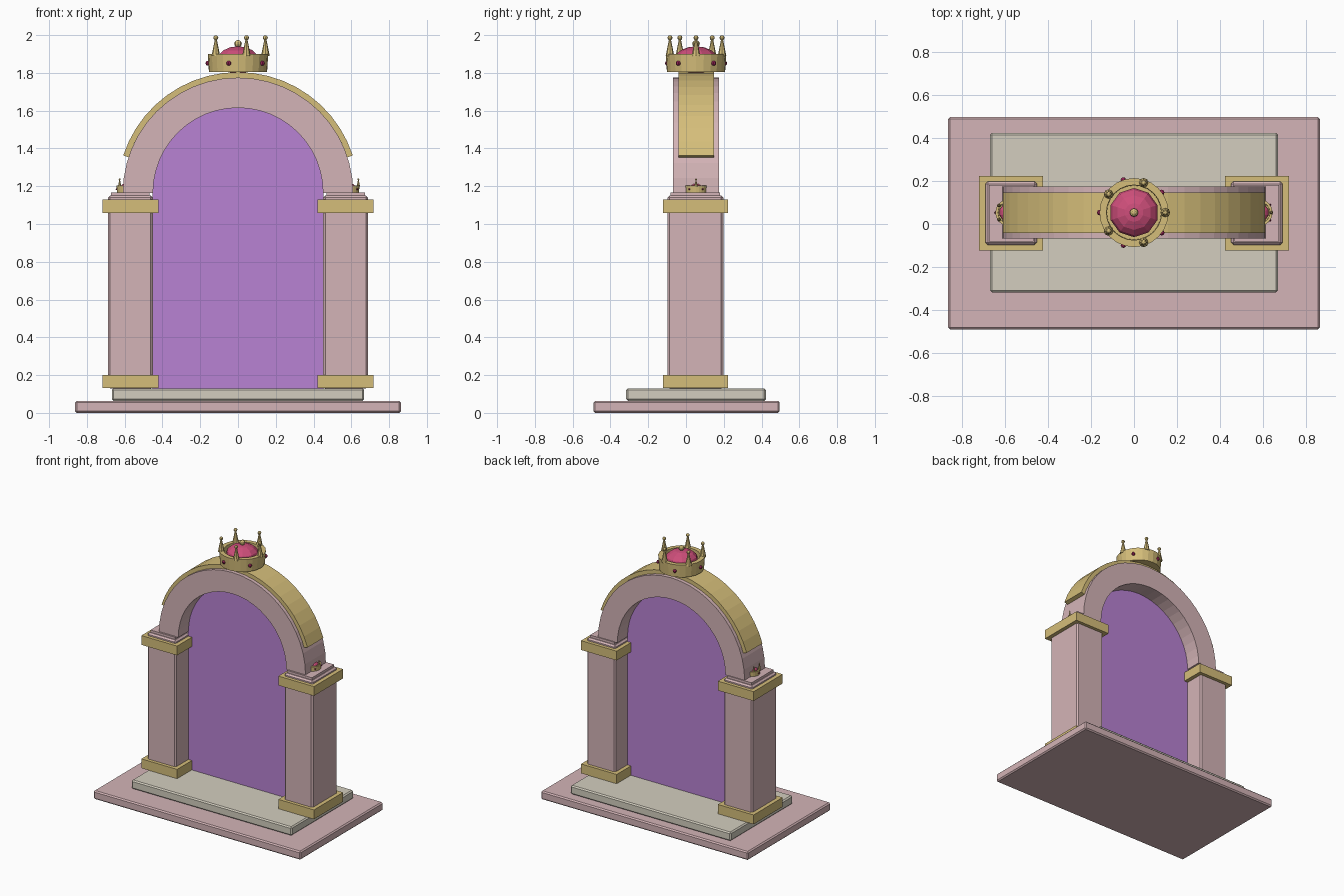
import bpy, bmesh
from math import sin, cos, pi, radians
from mathutils import Matrix, Vector

cube = bpy.data.objects.get("Cube")
if cube:
    bpy.data.objects.remove(cube, do_unlink=True)

MID_Y = 0.053      # depth centre of the archway
SPRING_Z = 1.165   # height where the arch starts


def material(name, rgb):
    linear = [((c / 255 + 0.055) / 1.055) ** 2.4 for c in rgb] + [1]
    m = bpy.data.materials.new(name)
    m.use_nodes = True
    m.diffuse_color = linear
    m.node_tree.nodes["Principled BSDF"].inputs["Base Color"].default_value = linear
    return m


PINK = material("pink stone", (212, 180, 183))
PALE = material("pale stone", (211, 206, 191))
GOLD = material("gold", (213, 190, 122))
PURPLE = material("portal purple", (184, 130, 211))
VELVET = material("rose velvet", (205, 78, 122))
GEM = material("dark ruby", (150, 35, 85))


def finish(name, bm, mat):
    bmesh.ops.recalc_face_normals(bm, faces=bm.faces)
    mesh = bpy.data.meshes.new(name)
    bm.to_mesh(mesh)
    bm.free()
    mesh.materials.append(mat)
    obj = bpy.data.objects.new(name, mesh)
    bpy.context.collection.objects.link(obj)
    return obj


def box(name, mat, centre, size, bevel=0):
    bm = bmesh.new()
    bmesh.ops.create_cube(bm, size=1)
    bmesh.ops.scale(bm, vec=size, verts=bm.verts)
    bmesh.ops.translate(bm, vec=centre, verts=bm.verts)
    if bevel:
        bmesh.ops.bevel(bm, geom=bm.edges[:], offset=bevel, segments=1, affect='EDGES')
    return finish(name, bm, mat)


def arc(radius, start, end, steps):
    angles = [radians(start + (end - start) * i / steps) for i in range(steps + 1)]
    return [(radius * cos(a), SPRING_Z + radius * sin(a)) for a in angles]


def arch(name, mat, inner, outer, start, depth, steps):
    """Curved band of rectangular section."""
    bm = bmesh.new()
    rings = []
    for (xi, zi), (xo, zo) in zip(arc(inner, start, 180 - start, steps),
                                  arc(outer, start, 180 - start, steps)):
        f, b = MID_Y - depth / 2, MID_Y + depth / 2
        rings.append([bm.verts.new(p) for p in
                      ((xi, f, zi), (xo, f, zo), (xo, b, zo), (xi, b, zi))])
    for r, s in zip(rings, rings[1:]):
        for k in range(4):
            bm.faces.new((r[k], r[k - 1], s[k - 1], s[k]))
    bm.faces.new(rings[0])
    bm.faces.new(rings[-1])
    return finish(name, bm, mat)


def ball(bm, pos, radius, squash=1, segments=8, rings=6):
    m = Matrix.Translation(pos) @ Matrix.Diagonal((1, 1, squash, 1))
    bmesh.ops.create_uvsphere(bm, u_segments=segments, v_segments=rings,
                              radius=radius, matrix=m)


def around(radius, offset, z):
    return [Vector((radius * cos(radians(offset + 72 * i)),
                    radius * sin(radians(offset + 72 * i)), z)) for i in range(5)]


def crown(name, location, scale):
    parts = []
    # Ring with a thick wall and a floor
    bm = bmesh.new()
    profile = [(0, 0), (0.154, 0), (0.16, 0.095), (0.128, 0.095), (0.126, 0.03), (0, 0.03)]
    verts = [bm.verts.new((r, 0, z)) for r, z in profile]
    edges = [bm.edges.new(pair) for pair in zip(verts, verts[1:])]
    bmesh.ops.spin(bm, geom=verts + edges, cent=(0, 0, 0), axis=(0, 0, 1),
                   angle=2 * pi, steps=24)
    bmesh.ops.remove_doubles(bm, verts=bm.verts, dist=0.0001)
    parts.append(finish(name + "_ring", bm, GOLD))

    # Spikes with ball tips, and the top finial
    bm = bmesh.new()
    for p in around(0.145, 0, 0.13):
        bmesh.ops.create_cone(bm, cap_ends=True, segments=8, radius1=0.023, radius2=0.005,
                              depth=0.09, matrix=Matrix.Translation(p))
        ball(bm, p + Vector((0, 0, 0.052)), 0.013)
    ball(bm, (0, 0, 0.15), 0.02)
    parts.append(finish(name + "_spikes", bm, GOLD))

    # Faceted cushion
    bm = bmesh.new()
    ball(bm, (0, 0, 0.065), 0.114, 0.63, 10, 8)
    parts.append(finish(name + "_cushion", bm, VELVET))

    # Gems between the spikes
    bm = bmesh.new()
    for p in around(0.159, 36, 0.047):
        ball(bm, p, 0.013)
    parts.append(finish(name + "_gems", bm, GEM))

    for part in parts:
        part.location = location
        part.scale = (scale,) * 3


# Base slab and step
box("base_slab", PINK, (0, 0.003, 0.032), (1.725, 0.985, 0.064), 0.009)
box("step", PALE, (0, MID_Y, 0.097), (1.335, 0.74, 0.066), 0.009)

# Columns with gold bands and small crowns
for side, x in (("left", 0.57), ("right", -0.57)):
    box(side + "_column", PINK, (x, MID_Y - 0.003, 0.64), (0.238, 0.295, 1.02), 0.011)
    box(side + "_column_cap", PINK, (x, MID_Y - 0.003, 1.155), (0.205, 0.262, 0.025))
    for label, z in (("foot", 0.166), ("top", 1.094)):
        box(side + "_" + label + "_band", GOLD, (x, MID_Y - 0.003, z), (0.297, 0.345, 0.07))
    crown(side + "_small_crown", (x * 1.02, MID_Y, 1.166), 0.385)

# Arch and its gold trim
arch("arch", PINK, 0.45, 0.61, 0, 0.242, 24)
arch("arch_trim", GOLD, 0.609, 0.639, 18, 0.188, 20)

# Portal sheet
bm = bmesh.new()
outline = [(0.452, 0.128)] + arc(0.452, 0, 180, 24) + [(-0.452, 0.128)]
bm.faces.new([bm.verts.new((x, MID_Y, z)) for x, z in outline])
finish("portal", bm, PURPLE)

# Large crown on top
crown("top_crown", (0, MID_Y, 1.804), 1)
